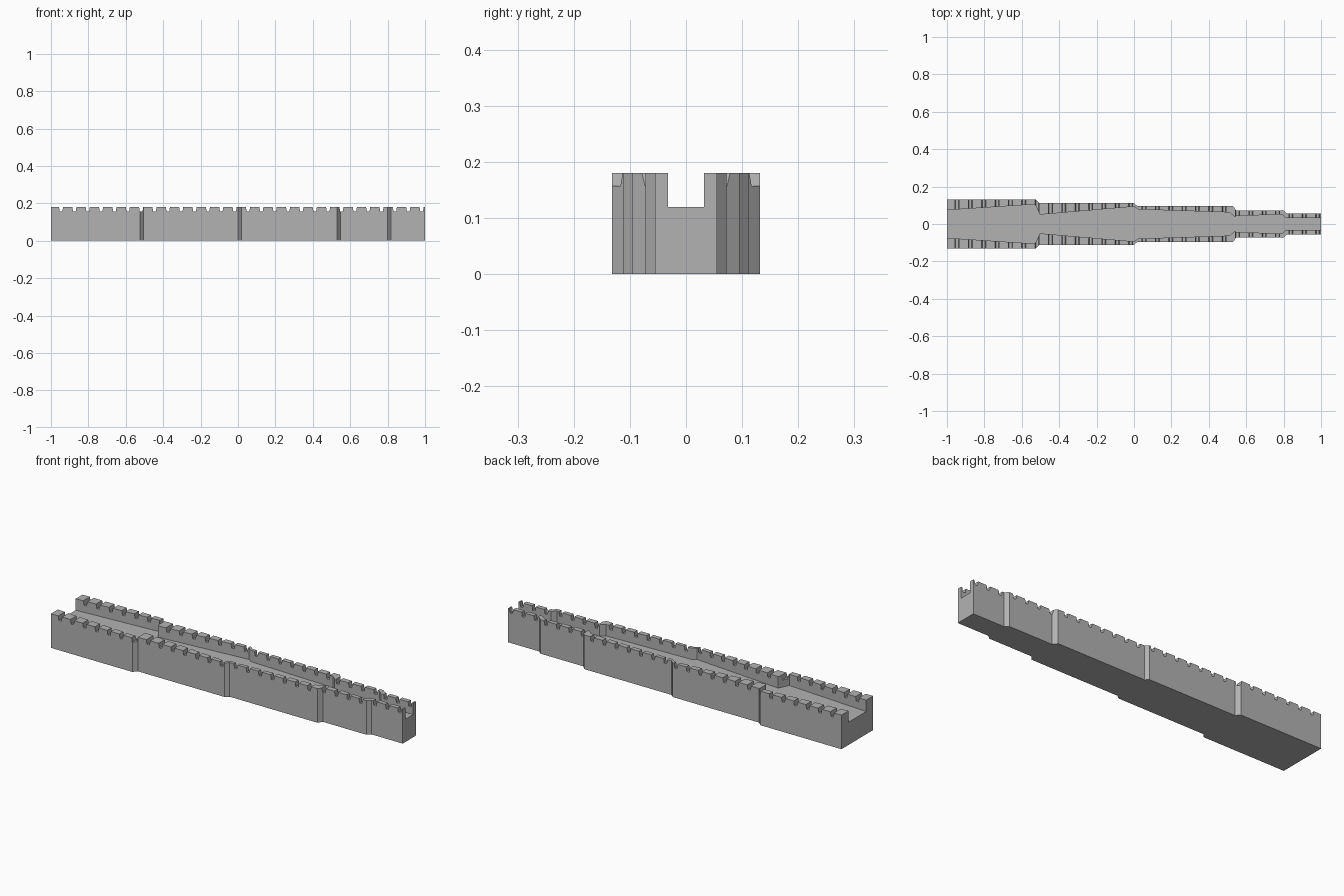
import bpy, bmesh

cube = bpy.data.objects.get("Cube")
if cube:
    bpy.data.objects.remove(cube, do_unlink=True)

stone = bpy.data.materials.new("grey stone")
stone.use_nodes = True
GREY = (0.45, 0.45, 0.45, 1)
stone.diffuse_color = GREY
stone.node_tree.nodes["Principled BSDF"].inputs["Base Color"].default_value = GREY

FLOOR, SILL, TOP = 0.12, 0.157, 0.18
PITCH, GAP = 0.0714, 0.022

# Half widths (x, y) of the stepped outside and of the flaring channel
OUTER = [(-1, .132), (-.525, .132), (-.505, .111), (0, .111), (.018, .095),
         (.53, .095), (.547, .072), (.8, .072), (.818, .055), (1, .055)]
INNER = [(-1, .074), (-.53, .105), (-.503, .05), (0, .093), (.022, .078),
         (.51, .062), (.535, .041), (.79, .052), (.812, .032), (1, .032)]


def width(path, x):
    for (x0, y0), (x1, y1) in zip(path, path[1:]):
        if x <= x1:
            return y0 + (y1 - y0) * (x - x0) / (x1 - x0)
    return path[-1][1]


def add_object(name, bm):
    bmesh.ops.recalc_face_normals(bm, faces=bm.faces)
    mesh = bpy.data.meshes.new(name)
    bm.to_mesh(mesh)
    bm.free()
    mesh.materials.append(stone)
    obj = bpy.data.objects.new(name, mesh)
    bpy.context.collection.objects.link(obj)


def wall_top(x):
    """Parapet height on either side of each notch edge."""
    return TOP


# Solid floor block
bm = bmesh.new()
outline = OUTER + [(x, -y) for x, y in reversed(OUTER)]
base = bm.faces.new([bm.verts.new((x, y, 0)) for x, y in outline])
raised = bmesh.ops.extrude_face_region(bm, geom=[base])["geom"]
bmesh.ops.translate(bm, vec=(0, 0, FLOOR),
                    verts=[v for v in raised if isinstance(v, bmesh.types.BMVert)])
add_object("floor_block", bm)

# Notch edges along the length: (x, height) with slightly sloped sides
profile = [(-1, TOP)]
x = -1 + PITCH * 0.6
while x + GAP < 1:
    profile += [(x, TOP), (x + .004, SILL), (x + GAP - .004, SILL), (x + GAP, TOP)]
    x += PITCH
profile.append((1, TOP))
stations = sorted({round(p[0], 5) for p in profile + OUTER + INNER})

# Battlemented walls swept along the stations
for name, side in (("left_wall", 1), ("right_wall", -1)):
    bm = bmesh.new()
    rings = []
    for x in stations:
        inner, outer, top = width(INNER, x), width(OUTER, x), width(profile, x)
        section = [(inner, FLOOR), (outer, FLOOR), (outer, top), (inner, top)]
        rings.append([bm.verts.new((x, side * y, z)) for y, z in section])
    for a, b in zip(rings, rings[1:]):
        for i in range(4):
            j = (i + 1) % 4
            bm.faces.new((a[i], a[j], b[j], b[i]))
    bm.faces.new(rings[0])
    bm.faces.new(rings[-1])
    add_object("battlement_" + name, bm)
